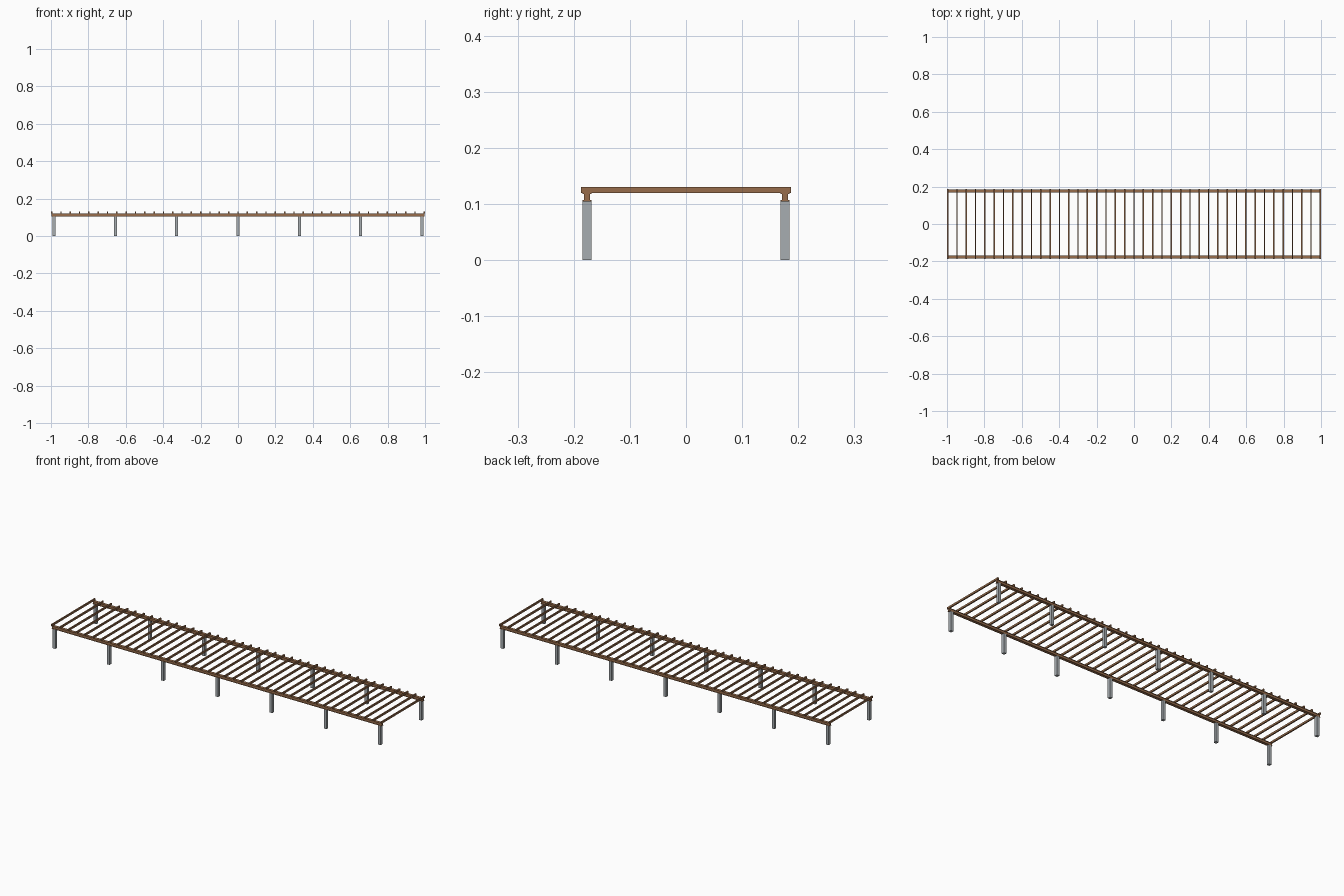
import bpy, bmesh

if "Cube" in bpy.data.objects:
    bpy.data.objects.remove(bpy.data.objects["Cube"])


def material(name, color):
    m = bpy.data.materials.new(name)
    m.diffuse_color = (*color, 1)
    m.use_nodes = True
    m.node_tree.nodes["Principled BSDF"].inputs["Base Color"].default_value = m.diffuse_color
    return m


wood = material("brown wood", (0.31, 0.15, 0.07))
metal = material("grey metal", (0.39, 0.42, 0.44))


def prism(name, profile, axis, start, end, mat):
    """Extrude a closed profile along x or z; profile is (y, z) or (x, y)."""
    place = (lambda a, b, t: (t, a, b)) if axis == "x" else (lambda a, b, t: (a, b, t))
    bm = bmesh.new()
    low = [bm.verts.new(place(a, b, start)) for a, b in profile]
    high = [bm.verts.new(place(a, b, end)) for a, b in profile]
    bm.faces.new(low)
    bm.faces.new(high)
    n = len(profile)
    for i in range(n):
        j = (i + 1) % n
        bm.faces.new((low[i], low[j], high[j], high[i]))
    bmesh.ops.recalc_face_normals(bm, faces=bm.faces)
    mesh = bpy.data.meshes.new(name)
    bm.to_mesh(mesh)
    bm.free()
    mesh.materials.append(mat)
    obj = bpy.data.objects.new(name, mesh)
    bpy.context.collection.objects.link(obj)
    return obj


def rect(a, b, half_a, half_b):
    return [(a - half_a, b - half_b), (a + half_a, b - half_b),
            (a + half_a, b + half_b), (a - half_a, b + half_b)]


def flanged(y, low, high, wide, narrow, lip):
    """Beam section with a lip along the top and bottom edges."""
    right = [(wide, low), (wide, low + lip), (narrow, low + lip),
             (narrow, high - lip), (wide, high - lip), (wide, high)]
    return [(y + a, z) for a, z in right] + [(y - a, z) for a, z in reversed(right)]


ROW_Y = 0.1765
for side in (-1, 1):
    y = side * ROW_Y
    # Long beam resting on a row of posts
    prism("beam", flanged(y, 0.105, 0.12, 0.0079, 0.0055, 0.002), "x", -0.998, 0.998, wood)
    # Seven square posts
    for i in range(7):
        x = -0.984 + i * 0.328
        prism("post", rect(x, y, 0.0078, 0.0078), "z", 0, 0.105, metal)

# Cross slats lying on the beams
for i in range(41):
    x = -0.9965 + i * 0.049825
    prism("slat", rect(x, 0, 0.0035, 0.187), "z", 0.12, 0.13, wood)
